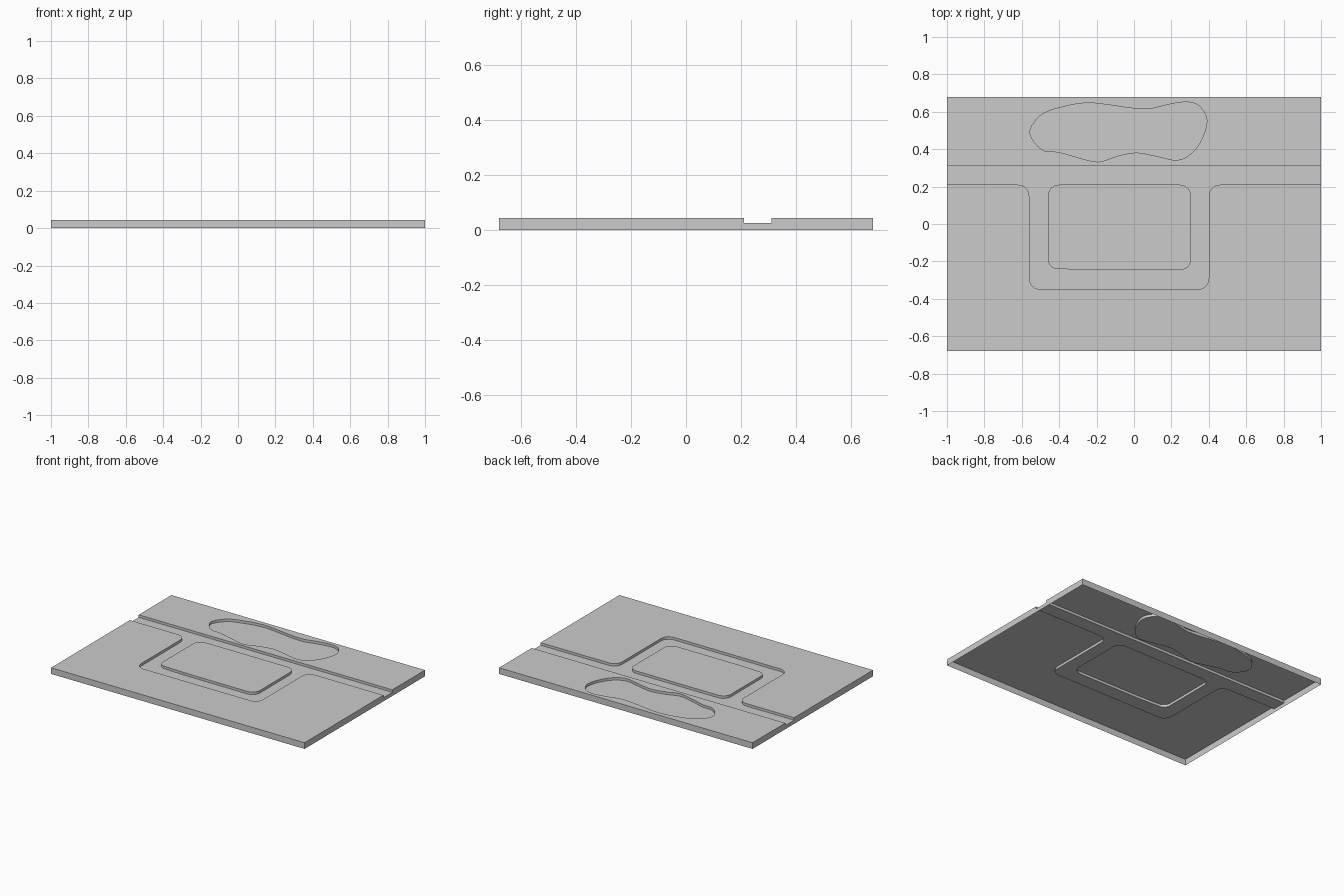
import bpy, bmesh
from math import pi, cos, sin
from mathutils import Vector

if "Cube" in bpy.data.objects:
    bpy.data.objects.remove(bpy.data.objects["Cube"])

HX, HY = 1.0, 0.678            # half size of the plate
TOP, FLOOR = 0.044, 0.026      # ground level and sunken level


def arc(cx, cy, r, a0, a1, n=6):
    """Corner arc, angles in quarter turns."""
    return [(cx + r * cos((a0 + (a1 - a0) * i / n) * pi / 2),
             cy + r * sin((a0 + (a1 - a0) * i / n) * pi / 2)) for i in range(n + 1)]


def smooth_loop(pts, n=3):
    """Closed Catmull-Rom curve through the points."""
    out, m = [], len(pts)
    for i in range(m):
        a, b, c, d = (Vector(pts[(i + k) % m]) for k in (-1, 0, 1, 2))
        for s in range(n):
            t = s / n
            p = 0.5 * (2 * b + (c - a) * t + (2 * a - 5 * b + 4 * c - d) * t * t
                       + (3 * b - a - 3 * c + d) * t ** 3)
            out.append((p.x, p.y))
    return out


def on_border(a, b):
    return any(abs(abs(a[k]) - h) < 1e-6 and abs(a[k] - b[k]) < 1e-6
               for k, h in ((0, HX), (1, HY)))


def surface(name, outline, holes=(), z=TOP, drop=None):
    """Flat face with holes; outer edges drop to z=0, inner edges to 'drop'.
    Outlines run counter-clockwise, holes are given the same way."""
    bm = bmesh.new()
    edges, walls = [], []
    for loop in [outline] + [h[::-1] for h in holes]:
        vs = [bm.verts.new((x, y, z)) for x, y in loop]
        for i, a in enumerate(vs):
            b = vs[(i + 1) % len(vs)]
            edges.append(bm.edges.new((a, b)))
            low = 0.0 if on_border(a.co, b.co) else drop
            if low is not None:
                walls.append((a, b, low))
    bmesh.ops.triangle_fill(bm, use_beauty=True, edges=edges, normal=(0, 0, 1))
    for f in bm.faces:
        f.normal_update()
        if f.normal.z < 0:
            f.normal_flip()
    for a, b, low in walls:
        la = bm.verts.new((a.co.x, a.co.y, low))
        lb = bm.verts.new((b.co.x, b.co.y, low))
        bm.faces.new((la, lb, b, a))
    bmesh.ops.remove_doubles(bm, verts=bm.verts, dist=1e-6)
    me = bpy.data.meshes.new(name)
    bm.to_mesh(me)
    bm.free()
    ob = bpy.data.objects.new(name, me)
    bpy.context.collection.objects.link(ob)
    return ob


# Outer edge of the road loop, from left end to right end
R = 0.06
bend = ([(-HX, 0.21)] + arc(-0.56 - R, 0.21 - R, R, 1, 0)
        + arc(-0.56 + R, -0.35 + R, R, 2, 3) + arc(0.40 - R, -0.35 + R, R, 3, 4)
        + arc(0.40 + R, 0.21 - R, R, 2, 1) + [(HX, 0.21)])

# Island inside the road loop
island = (arc(-0.46 + R, 0.21 - R, R, 1, 2) + arc(-0.46 + 0.05, -0.24 + 0.05, 0.05, 2, 3)
          + [(-0.24, -0.246)] + arc(0.305 - R, -0.247 + R, R, 3, 4)
          + arc(0.305 - R, 0.21 - R, R, 0, 1))

# Pond shoreline
pond = smooth_loop([
    (-.556, .50), (-.53, .433), (-.476, .39), (-.405, .385), (-.29, .353), (-.19, .332),
    (-.09, .363), (.015, .382), (.14, .358), (.235, .342), (.31, .38), (.365, .46),
    (.39, .556), (.35, .63), (.285, .652), (.19, .64), (.08, .615), (-.02, .62),
    (-.13, .636), (-.26, .647), (-.405, .62), (-.50, .58)])

# Raised ground on both sides of the road, and the island
surface("front_ground", [(-HX, -HY), (HX, -HY)] + bend[::-1], drop=FLOOR)
surface("back_ground", [(-HX, 0.31), (HX, 0.31), (HX, HY), (-HX, HY)], [pond], drop=FLOOR)
surface("island", island, drop=FLOOR)

# Sunken road bed and pond floor
surface("road", bend + [(HX, 0.31), (-HX, 0.31)], [island], z=FLOOR)
surface("pond", pond, z=FLOOR)
